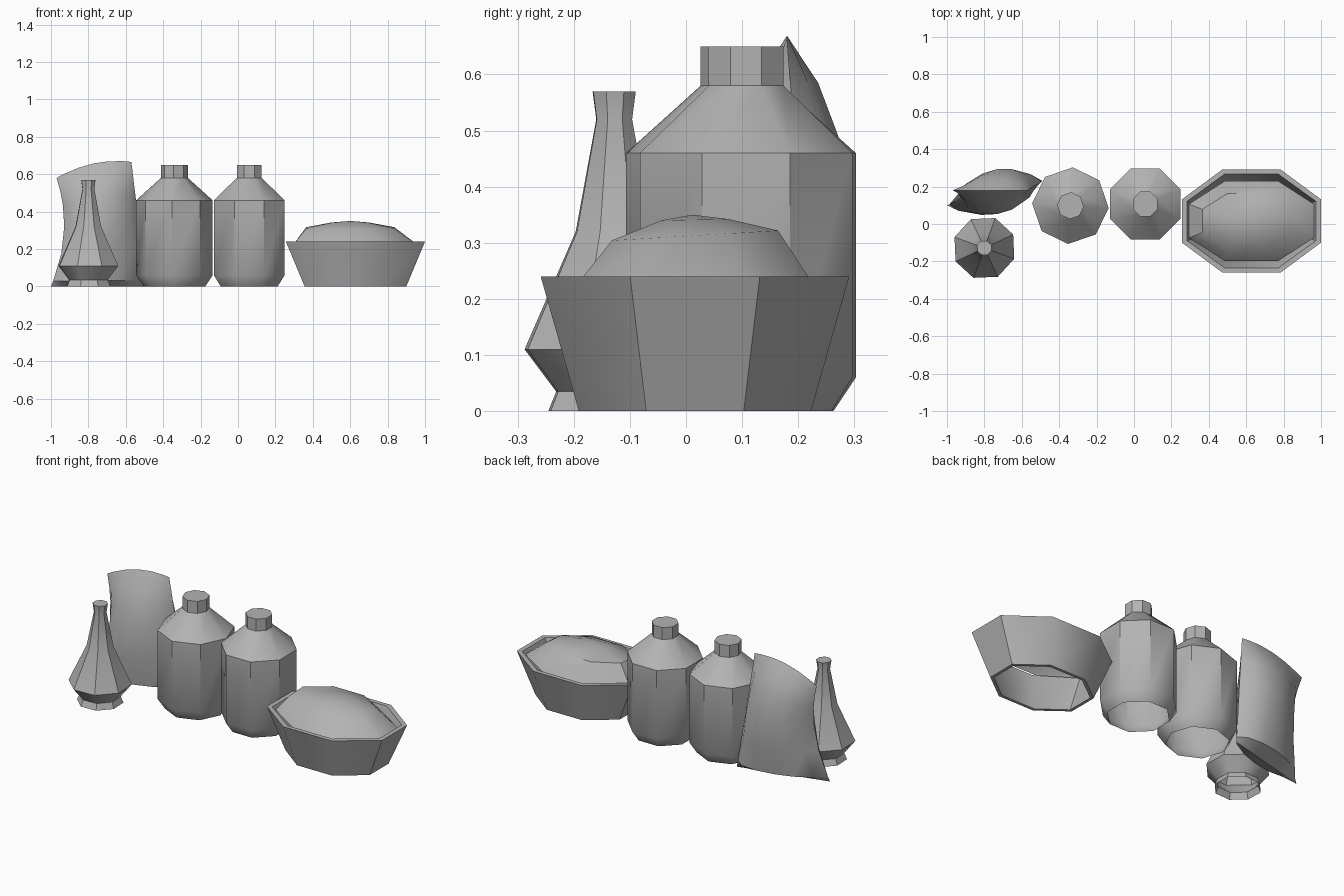
import bpy
import math
from mathutils import Vector

if "Cube" in bpy.data.objects:
    bpy.data.objects.remove(bpy.data.objects["Cube"])

grey = bpy.data.materials.new("plain_grey")
grey.diffuse_color = (0.45, 0.45, 0.45, 1)
grey.use_nodes = True
grey.node_tree.nodes["Principled BSDF"].inputs["Base Color"].default_value = grey.diffuse_color


def make(name, verts, faces):
    me = bpy.data.meshes.new(name)
    me.from_pydata(verts, [], faces)
    me.materials.append(grey)
    ob = bpy.data.objects.new(name, me)
    bpy.context.collection.objects.link(ob)
    bpy.ops.object.select_all(action='DESELECT')
    ob.select_set(True)
    bpy.context.view_layer.objects.active = ob
    bpy.ops.object.shade_smooth_by_angle(angle=math.radians(40))
    return ob


def loft(name, rings, cap=False, loop=False):
    """Bridge equal-sized rings in order; optionally cap the last or close the loop."""
    n, m = len(rings[0]), len(rings)
    verts = [p for r in rings for p in r]
    faces = []
    for i in range(m if loop else m - 1):
        a, b = i * n, (i + 1) % m * n
        for j in range(n):
            k = (j + 1) % n
            faces.append((a + j, a + k, b + k, b + j))
    if cap:
        faces.append(tuple(range((m - 1) * n, m * n)))
    return make(name, verts, faces)


def lathe(name, cx, cy, turn, profile):
    rings = []
    for r, z in profile:
        angles = [math.radians(turn + 45 * k) for k in range(8)]
        rings.append([(cx + r * math.cos(a), cy + r * math.sin(a), z) for a in angles])
    return loft(name, rings, cap=True)


# Two eight-sided jars, open underneath
jar = [(0.165, 0), (0.205, 0.06), (0.205, 0.46), (0.072, 0.58), (0.072, 0.65)]
lathe("right_jar", 0.06, 0.107, 22.5, jar)
lathe("left_jar", -0.34, 0.098, -3.5, jar)

# Slim vase with a flared foot
lathe("vase", -0.80, -0.128, 25,
      [(0.125, 0), (0.11, 0.035), (0.17, 0.11), (0.073, 0.32), (0.034, 0.52), (0.041, 0.57)])


# Stretched octagon used for the bowl and its filling
def octagon(hx, hy, z, tilt=0.0, cx=0.628):
    fx, fy = 0.42 * hx, 0.42 * hy
    pts = [(hx, -fy), (hx, fy), (fx, hy), (-fx, hy),
           (-hx, fy), (-hx, -fy), (-fx, -hy), (fx, -hy)]
    return [(cx + x, 0.016 + y, z + tilt * y) for x, y in pts]


# Bowl shell with a thin rim
loft("bowl", [octagon(0.272, 0.207, 0), octagon(0.372, 0.275, 0.24),
              octagon(0.345, 0.25, 0.24), octagon(0.255, 0.19, 0)], loop=True)

# Heaped filling
heap = [octagon(0.335, 0.215, 0.22), octagon(0.235, 0.148, 0.313, 0.06, 0.6),
        octagon(0.10, 0.06, 0.341, 0.02, 0.6)]
verts = [p for r in heap for p in r] + [(0.6, 0.012, 0.35)]
faces = []
for j in range(8):
    k = (j + 1) % 8
    faces += [(j, k, 8 + k, 8 + j), (8 + j, 8 + k, 16 + k, 16 + j), (16 + j, 16 + k, 24)]
make("bowl_filling", verts, faces)

# Plump sack with four pinched corners
bl, br = Vector((-1, 0.10, 0)), Vector((-0.49, 0.23, 0))
tl, tr = Vector((-0.97, 0.18, 0.58)), Vector((-0.57, 0.18, 0.665))
rows = [(0, 0), (0.05, 0.7), (0.3, 0.95), (0.55, 1), (0.75, 0.8), (0.88, 0.5), (1, 0)]
cols = [-1, -0.8, -0.4, 0, 0.4, 0.8, 1]
rings = []
for v, g in rows:
    front, back = [], []
    for u in cols:
        s = (u + 1) / 2
        p = bl.lerp(br, s).lerp(tl.lerp(tr, s), v)
        p.x += 0.055 * (1 - s) * 4 * v * (1 - v)
        p.z += 0.035 * v * v * (1 - u * u)
        t = 0.12 * g * (1 - u * u) ** 0.6
        front.append((p.x, p.y - t, p.z))
        back.append((p.x, p.y + t, p.z))
    rings.append(front + back[-2:0:-1])
sack = loft("sack", rings)
